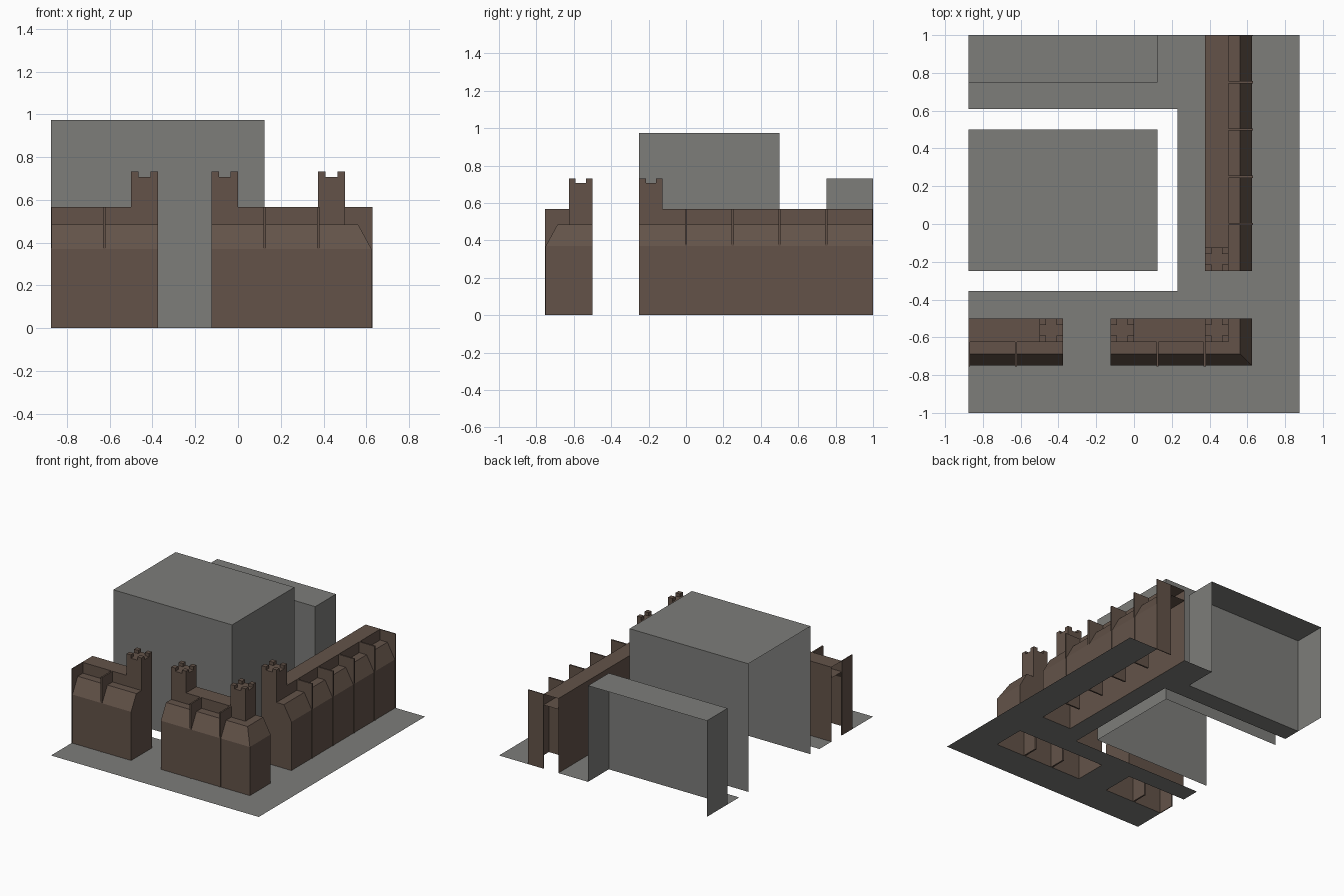
import bpy, bmesh
from mathutils import Vector

if "Cube" in bpy.data.objects:
    bpy.data.objects.remove(bpy.data.objects["Cube"])


def material(name, col):
    m = bpy.data.materials.new(name)
    m.diffuse_color = (*col, 1)
    m.use_nodes = True
    m.node_tree.nodes["Principled BSDF"].inputs["Base Color"].default_value = m.diffuse_color
    return m


GREY = material("concrete grey", (0.205, 0.205, 0.195))
BROWN = material("brown brick", (0.125, 0.086, 0.066))

# frames map (along, outward, height) to world: front row faces -y, side row faces +x
FRONT = lambda t, u, z: Vector((t, -0.5 - u, z))
SIDE = lambda t, u, z: Vector((0.375 + u, t, z))
WORLD = lambda x, y, z: Vector((x, y, z))


def finish(name, bm, mat, drop=None):
    """Fix normals, drop open faces, make the object."""
    bmesh.ops.recalc_face_normals(bm, faces=bm.faces[:])
    if drop:
        gone = [f for f in bm.faces if drop(f.calc_center_median(), f.normal)]
        bmesh.ops.delete(bm, geom=gone, context='FACES')
    me = bpy.data.meshes.new(name)
    bm.to_mesh(me)
    bm.free()
    me.materials.append(mat)
    ob = bpy.data.objects.new(name, me)
    bpy.context.collection.objects.link(ob)


def add_box(bm, frame, t, u, z):
    v = [bm.verts.new(frame(a, b, c)) for a in t for b in u for c in z]
    for q in ((0, 1, 3, 2), (4, 6, 7, 5), (0, 4, 5, 1), (2, 3, 7, 6), (0, 2, 6, 4), (1, 5, 7, 3)):
        bm.faces.new([v[i] for i in q])


def row_body(name, frame, t0, t1, open_end=None, hip=False):
    """Row with a steep sloped shoulder; optional hipped end at t1."""
    section = [(0, 0), (0.25, 0), (0.25, 0.37), (0.187, 0.485), (0, 0.485), (0, 0.37)]
    bm = bmesh.new()
    rings = []
    for t in (t0, t1):
        ring = []
        for u, z in section:
            inset = 0.063 if hip and t == t1 and z > 0.4 else 0
            ring.append(bm.verts.new(frame(t - inset, u, z)))
        rings.append(ring)
        bm.faces.new([ring[i] for i in (0, 1, 2, 5)])
        bm.faces.new([ring[i] for i in (2, 3, 4, 5)])
    a, b = rings
    for i in range(6):
        j = (i + 1) % 6
        bm.faces.new((a[i], a[j], b[j], b[i]))
    finish(name, bm, BROWN, dropper(frame, open_end))


def dropper(frame, open_end, low=0.001):
    """Rule for removing undersides and the cut-off end."""
    axis = 0 if frame is FRONT else 1

    def rule(c, n):
        if n.z < -0.9 and c.z < low:
            return True
        return open_end is not None and abs(c[axis] - open_end) < 1e-4
    return rule


def row(name, frame, t0, t1, roof_end, fins, towers, open_end=None, hip=False):
    row_body(name + "_body", frame, t0, t1, open_end, hip)
    # raised flat roof at the rear
    bm = bmesh.new()
    add_box(bm, frame, (t0, roof_end), (0, 0.125), (0.485, 0.567))
    finish(name + "_roof", bm, BROWN, dropper(frame, open_end, 0.49))
    # thin party walls
    bm = bmesh.new()
    for f in fins:
        add_box(bm, frame, (max(f - 0.006, t0), min(f + 0.006, t1)), (0.125, 0.254), (0, 0.567))
    finish(name + "_party_walls", bm, BROWN)
    # towers with corner merlons
    for k, t in enumerate(towers):
        bm = bmesh.new()
        add_box(bm, frame, (t, t + 0.125), (0, 0.125), (0.567, 0.707))
        for a in (t, t + 0.09):
            for b in (0, 0.09):
                add_box(bm, frame, (a, a + 0.035), (b, b + 0.035), (0.707, 0.732))
        finish(f"{name}_tower_{k + 1}", bm, BROWN, lambda c, n: n.z < -0.9)


row("front_left_row", FRONT, -0.875, -0.375, -0.375, (-0.875, -0.625), (-0.5,), open_end=-0.875)
row("front_right_row", FRONT, -0.125, 0.625, 0.5, (0.125, 0.375), (-0.125, 0.375), hip=True)
row("side_row", SIDE, -0.25, 1.0, 1.0, (0, 0.25, 0.5, 0.75, 1.0), (-0.25,), open_end=1.0)

# plain grey blocks, open underneath and where the site is cut off
bm = bmesh.new()
add_box(bm, WORLD, (-0.875, 0.125), (-0.25, 0.5), (0, 0.975))
finish("main_block", bm, GREY, lambda c, n: n.z < -0.9 or n.x < -0.9)
bm = bmesh.new()
add_box(bm, WORLD, (-0.875, 0.125), (0.75, 1.0), (0, 0.732))
finish("rear_block", bm, GREY, lambda c, n: n.z < -0.9 or n.y > 0.9)

# street sheet with openings under the buildings and the courtyard
xs = (-0.875, -0.375, -0.125, 0.125, 0.23, 0.375, 0.625, 0.875)
ys = (-1, -0.75, -0.5, -0.355, -0.25, 0.61, 0.75, 1)
holes = ((-0.875, 0.23, -0.355, 0.61), (-0.875, 0.125, 0.75, 1), (-0.875, -0.375, -0.75, -0.5),
         (-0.125, 0.625, -0.75, -0.5), (0.375, 0.625, -0.25, 1))
bm = bmesh.new()
for x0, x1 in zip(xs, xs[1:]):
    for y0, y1 in zip(ys, ys[1:]):
        cx, cy = (x0 + x1) / 2, (y0 + y1) / 2
        if not any(h[0] < cx < h[1] and h[2] < cy < h[3] for h in holes):
            bm.faces.new([bm.verts.new((x, y, 0)) for x, y in ((x0, y0), (x1, y0), (x1, y1), (x0, y1))])
bmesh.ops.remove_doubles(bm, verts=bm.verts[:], dist=1e-4)
bmesh.ops.dissolve_limit(bm, angle_limit=0.01, verts=bm.verts[:], edges=bm.edges[:])
for f in bm.faces:
    f.normal_update()
me = bpy.data.meshes.new("street")
bm.to_mesh(me)
bm.free()
me.materials.append(GREY)
bpy.context.collection.objects.link(bpy.data.objects.new("street", me))
